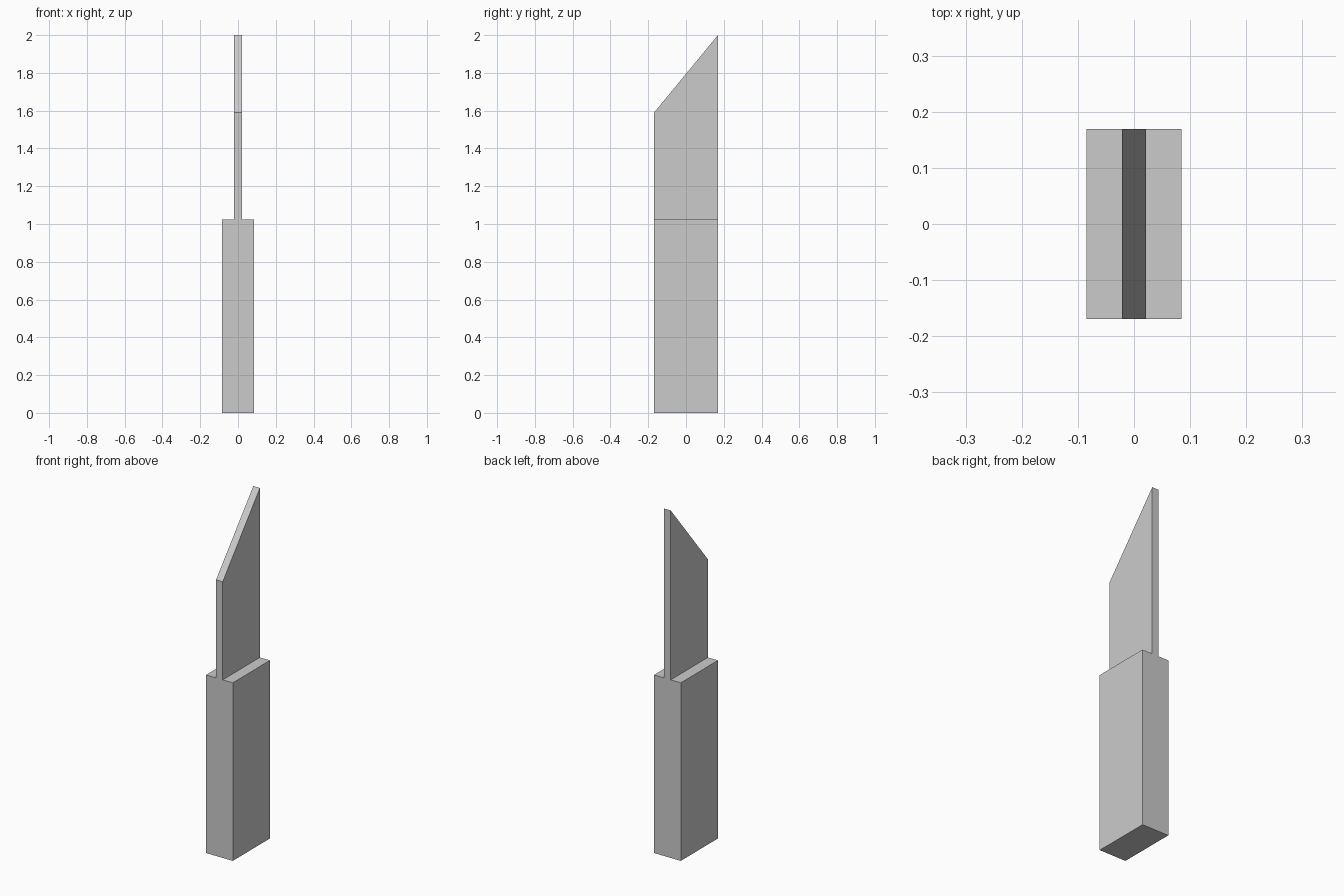
import bpy, bmesh
from mathutils import Vector

if "Cube" in bpy.data.objects:
    bpy.data.objects.remove(bpy.data.objects["Cube"])

HANDLE_X, BLADE_X, HALF_Y = 0.085, 0.021, 0.169
HANDLE_Z, HEEL_Z, TIP_Z = 1.025, 1.59, 2.0

# Stepped front silhouette: wide handle, thin blade
right = [(HANDLE_X, 0), (HANDLE_X, HANDLE_Z), (BLADE_X, HANDLE_Z), (BLADE_X, TIP_Z)]
profile = right + [(-x, z) for x, z in reversed(right)]

bm = bmesh.new()
face = bm.faces.new([bm.verts.new((x, -HALF_Y, z)) for x, z in profile])
ext = bmesh.ops.extrude_face_region(bm, geom=[face])
moved = [v for v in ext["geom"] if isinstance(v, bmesh.types.BMVert)]
bmesh.ops.translate(bm, vec=(0, 2 * HALF_Y, 0), verts=moved)

# Slanted blade tip: lower the front top corners
for v in bm.verts:
    if v.co.y < 0 and v.co.z > TIP_Z - 0.001:
        v.co.z = HEEL_Z

bmesh.ops.recalc_face_normals(bm, faces=bm.faces)
mesh = bpy.data.meshes.new("knife")
bm.to_mesh(mesh)
bm.free()
bpy.context.collection.objects.link(bpy.data.objects.new("knife_handle_and_blade", mesh))
